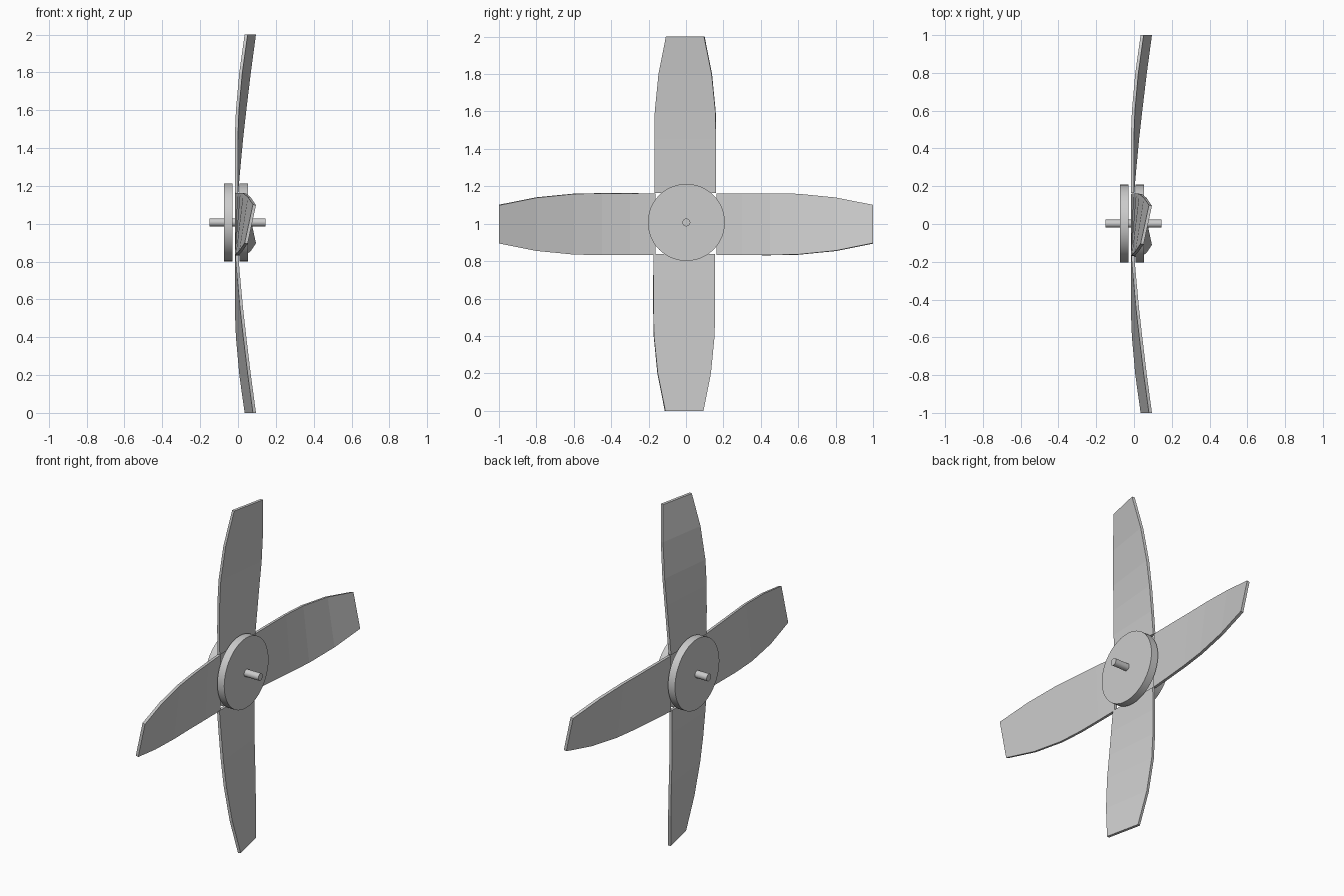
import bpy, bmesh
from math import pi
from mathutils import Matrix, Vector

if "Cube" in bpy.data.objects:
    bpy.data.objects.remove(bpy.data.objects["Cube"])

HUB = Vector((0, 0.002, 1.007))


def cylinder(name, x0, x1, radius, sides):
    """Closed cylinder along the x axis, centred on the hub."""
    bm = bmesh.new()
    bmesh.ops.create_cone(bm, cap_ends=True, segments=sides, radius1=radius,
                          radius2=radius, depth=x1 - x0,
                          matrix=Matrix.Translation(HUB + Vector(((x0 + x1) / 2, 0, 0)))
                          @ Matrix.Rotation(pi / 2, 4, 'Y'))
    me = bpy.data.meshes.new(name)
    bm.to_mesh(me)
    bm.free()
    ob = bpy.data.objects.new(name, me)
    bpy.context.collection.objects.link(ob)
    bpy.context.view_layer.objects.active = ob
    ob.select_set(True)
    bpy.ops.object.shade_smooth_by_angle()
    ob.select_set(False)


# Blade stations: radius, half width, x of low edge, x of high edge
STATIONS = [
    (0.163, 0.164, -0.009, -0.007),
    (0.30, 0.165, -0.009, 0.005),
    (0.45, 0.165, -0.009, 0.019),
    (0.60, 0.162, -0.003, 0.036),
    (0.80, 0.142, 0.015, 0.060),
    (1.00, 0.102, 0.043, 0.087),
]
HALF_T = 0.008


def blade(name, angle, shift):
    """Twisted tapering plate, turned about the x axis."""
    bm = bmesh.new()
    rot = Matrix.Translation((0, 0, 1)) @ Matrix.Rotation(angle, 4, 'X')
    rings = []
    for r, w, xa, xb in STATIONS:
        slope = (xb - xa) / (2 * w) * HALF_T
        ring = []
        for side, x, off in ((-1, xa, -1), (1, xb, -1), (1, xb, 1), (-1, xa, 1)):
            p = Vector((x + off * HALF_T, side * w - off * slope + shift, r))
            ring.append(bm.verts.new(rot @ p))
        rings.append(ring)
    for a, b in zip(rings, rings[1:]):
        for i in range(4):
            j = (i + 1) % 4
            bm.faces.new((a[i], a[j], b[j], b[i]))
    bm.faces.new(rings[0])
    bm.faces.new(rings[-1])
    bmesh.ops.recalc_face_normals(bm, faces=bm.faces)
    me = bpy.data.meshes.new(name)
    bm.to_mesh(me)
    bm.free()
    bpy.context.collection.objects.link(bpy.data.objects.new(name, me))


# Hub plates and shaft
cylinder("hub_plate_back", -0.074, -0.029, 0.206, 48)
cylinder("hub_plate_front", 0.008, 0.053, 0.206, 48)
cylinder("shaft", -0.15, 0.145, 0.021, 24)

# Four blades
for i, (label, shift) in enumerate((("top", -0.004), ("left", -0.002),
                                    ("bottom", 0.01), ("right", 0.003))):
    blade("blade_" + label, i * pi / 2, shift)
